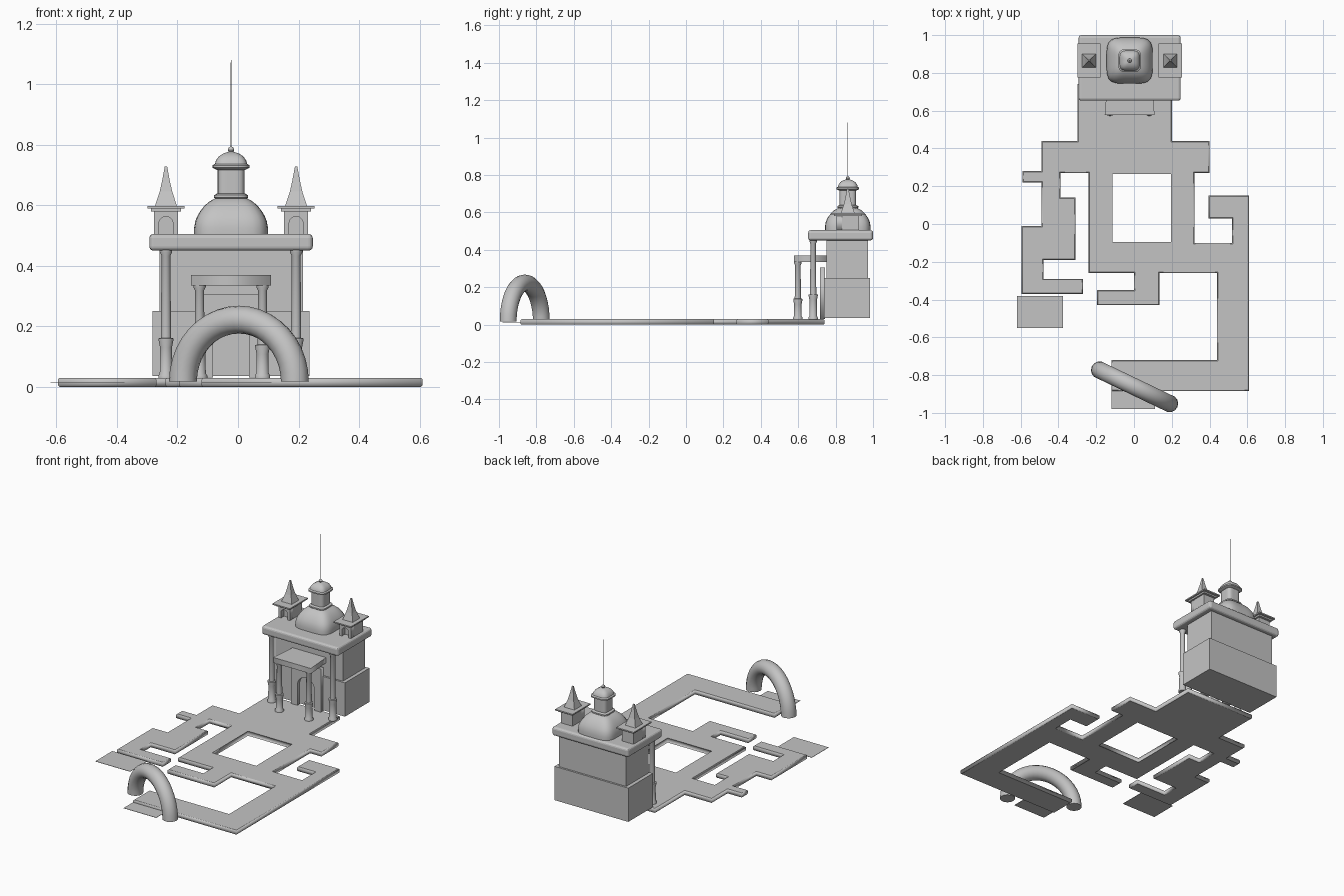
import bpy, math
from mathutils import Matrix

if "Cube" in bpy.data.objects:
    bpy.data.objects.remove(bpy.data.objects["Cube"])

stone = bpy.data.materials.new("pale_grey_stone")
stone.diffuse_color = (0.55, 0.55, 0.55, 1)
stone.use_nodes = True
stone.node_tree.nodes["Principled BSDF"].inputs["Base Color"].default_value = stone.diffuse_color
CX, CY = -0.023, 0.865          # centre of the building


def add(name, verts, faces, smooth=False):
    me = bpy.data.meshes.new(name)
    me.from_pydata(verts, [], faces)
    ob = bpy.data.objects.new(name, me)
    bpy.context.collection.objects.link(ob)
    return finish(ob, smooth)


def finish(ob, smooth=False):
    ob.data.materials.clear()
    ob.data.materials.append(stone)
    if smooth:
        bpy.ops.object.select_all(action='DESELECT')
        ob.select_set(True)
        bpy.context.view_layer.objects.active = ob
        bpy.ops.object.shade_smooth_by_angle(angle=math.radians(35))
    return ob


def box(name, x0, x1, y0, y1, z0, z1, bevel=0):
    v = [(x, y, z) for z in (z0, z1) for x, y in ((x0, y0), (x1, y0), (x1, y1), (x0, y1))]
    f = [(3, 2, 1, 0), (4, 5, 6, 7)] + [(i, (i + 1) % 4, (i + 1) % 4 + 4, i + 4) for i in range(4)]
    ob = add(name, v, f)
    if bevel:
        m = ob.modifiers.new("bevel", 'BEVEL')
        m.width, m.segments = bevel, 3
    return ob


def stack(name, x, y, profile, sides=16, power=2, smooth=True):
    """Rings of (half width, height); power 2 is round, higher is squarer."""
    v, f = [], []
    for r, z in profile:
        for i in range(sides):
            a = 2 * math.pi * (i + 0.5) / sides
            c, s = math.cos(a), math.sin(a)
            k = r * (abs(c) ** power + abs(s) ** power) ** (-1 / power)
            v.append((x + k * c, y + k * s, z))
    for j in range(len(profile) - 1):
        for i in range(sides):
            n = (i + 1) % sides
            f.append((j * sides + i, j * sides + n, (j + 1) * sides + n, (j + 1) * sides + i))
    f.append(tuple(reversed(range(sides))))
    f.append(tuple(range(len(v) - sides, len(v))))
    return add(name, v, f, smooth)


def slab(name, loops, half, bevel=0, matrix=Matrix()):
    """Filled outlines (with holes) given a thickness."""
    cu = bpy.data.curves.new(name, 'CURVE')
    cu.dimensions, cu.fill_mode = '2D', 'BOTH'
    cu.extrude, cu.bevel_depth, cu.bevel_resolution, cu.offset = half - bevel, bevel, 0, -bevel
    for pts in loops:
        sp = cu.splines.new('POLY')
        sp.points.add(len(pts) - 1)
        for p, (x, y) in zip(sp.points, pts):
            p.co = (x, y, 0, 1)
        sp.use_cyclic_u = True
    ob = bpy.data.objects.new(name, cu)
    bpy.context.collection.objects.link(ob)
    ob.matrix_world = matrix
    bpy.ops.object.select_all(action='DESELECT')
    ob.select_set(True)
    bpy.context.view_layer.objects.active = ob
    bpy.ops.object.convert(target='MESH')
    return finish(bpy.context.view_layer.objects.active)


def arch_panel(name, x, y, half_w, z0, z1, arch_r, arch_top, thick):
    """Upright panel with an arched opening."""
    spring = arch_top - arch_r
    pts = [(half_w, z0), (half_w, z1), (-half_w, z1), (-half_w, z0), (-arch_r, z0)]
    pts += [(arch_r * math.cos(math.pi * (1 - i / 12)), spring + arch_r * math.sin(math.pi * i / 12))
            for i in range(13)]
    pts.append((arch_r, z0))
    m = Matrix.Translation((x, y, 0)) @ Matrix.Rotation(math.pi / 2, 4, 'X')
    return slab(name, [pts], thick / 2, 0, m)


# Winding path
outline = [(-.30, .74), (-.30, .44), (-.49, .44), (-.49, .28), (-.59, .28), (-.59, .22), (-.49, .22),
           (-.49, -.01), (-.595, -.01), (-.595, -.37), (-.27, -.37), (-.27, -.29), (-.48, -.29),
           (-.48, -.19), (-.31, -.19), (-.31, .14), (-.39, .14), (-.39, .27), (-.24, .27),
           (-.24, -.26), (0, -.26), (0, -.35), (-.195, -.35), (-.195, -.43), (.135, -.43),
           (.135, -.26), (.44, -.26), (.44, -.72), (-.12, -.72), (-.12, -.885), (.61, -.885),
           (.61, .15), (.395, .15), (.395, .03), (.52, .03), (.52, -.10), (.32, -.10),
           (.32, .27), (.40, .27), (.40, .44), (.20, .44), (.20, .74)]
hole = [(-.12, .27), (.20, .27), (.20, -.10), (-.12, -.10)]
slab("path", [outline, hole], 0.0145, 0.005, Matrix.Translation((0, 0, 0.0145)))
# Flat landings at the two path ends
box("left_landing", -.62, -.375, -.55, -.38, .012, .014)
box("entrance_landing", -.12, .11, -.98, -.875, .012, .014)

# Entrance arch: half ring turned about the vertical
R, T, N, M = 0.205, 0.046, 20, 14
turn = Matrix.Translation((0.003, -0.862, 0.017)) @ Matrix.Rotation(math.radians(-25.6), 4, 'Z')
v, f = [], []
for i in range(N + 1):
    a = math.pi * i / N
    for j in range(M):
        b = 2 * math.pi * j / M
        r = R + T * math.cos(b)
        v.append(tuple(turn @ Matrix.Translation((r * math.cos(a), T * math.sin(b), r * math.sin(a))).to_translation()))
for i in range(N):
    for j in range(M):
        n = (j + 1) % M
        f.append((i * M + j, i * M + n, (i + 1) * M + n, (i + 1) * M + j))
f += [tuple(reversed(range(M))), tuple(range(N * M, N * M + M))]
add("entrance_arch", v, f, True)

# Building body and cornice
box("lower_walls", CX - .26, CX + .26, .738, .985, .035, .25)
box("upper_walls", CX - .237, CX + .237, .75, .973, .25, .455)
box("cornice", CX - .27, CX + .27, .653, 1.0, .45, .505, .014)

# Porch
arch_panel("door_surround", CX, .729, .105, .03, .305, .06, .22, .026)
roof = [(-.132, .577), (.132, .577), (.118, .752), (-.118, .752)]
slab("porch_roof", [roof], .017, 0, Matrix.Translation((CX, 0, .352)))


def column(name, x, y, base_top, top):
    stack(name, x, y, [(.026, .027), (.026, .037), (.021, .045), (.020, base_top - .03),
                       (.025, base_top - .006), (.025, base_top), (.017, base_top + .002),
                       (.015, top - .02), (.021, top - .008), (.021, top)])


# Turret parts, repeated left and right
for side, s in (("left", -1), ("right", 1)):
    column(side + "_porch_column", CX + s * .104, .598, .138, .338)
    column(side + "_front_column", CX + s * .215, .68, .16, .453)
    x = CX + s * .215
    box(side + "_turret_core", x - .04, x + .04, CY - .03, CY + .06, .5, .585)
    arch_panel(side + "_turret_window", x, CY - .045, .04, .5, .585, .023, .563, .03)
    box(side + "_turret_moulding", x - .05, x + .05, CY - .075, CY + .075, .58, .59)
    box(side + "_turret_eave", x - .061, x + .061, CY - .09, CY + .09, .59, .598)
    stack(side + "_turret_spire", x, CY, [(.037, .597), (.03, .618), (.021, .645), (.013, .68), (.004, .728)],
          4, 50, False)

# Dome, lantern and finial
stack("dome", CX, CY, [(.122, .503), (.122, .525), (.118, .548), (.111, .565), (.102, .58), (.089, .597),
                       (.072, .612), (.052, .623), (.03, .63)], 40, 4.5)
stack("lantern_base", CX, CY, [(.05, .62), (.056, .625), (.056, .633), (.046, .639)], 32, 5)
stack("lantern", CX, CY, [(.044, .635), (.044, .722)], 32, 5)
stack("lantern_cap", CX, CY, [(.046, .716), (.061, .724), (.061, .732), (.053, .737), (.05, .748), (.041, .761),
                              (.026, .771), (.008, .777)], 32, 4)
stack("finial_ball", CX, CY, [(.004, .773), (.009, .777), (.011, .783), (.009, .789), (.003, .794)], 12)
stack("finial_rod", CX, CY, [(.0022, .79), (.001, 1.08)], 8)
